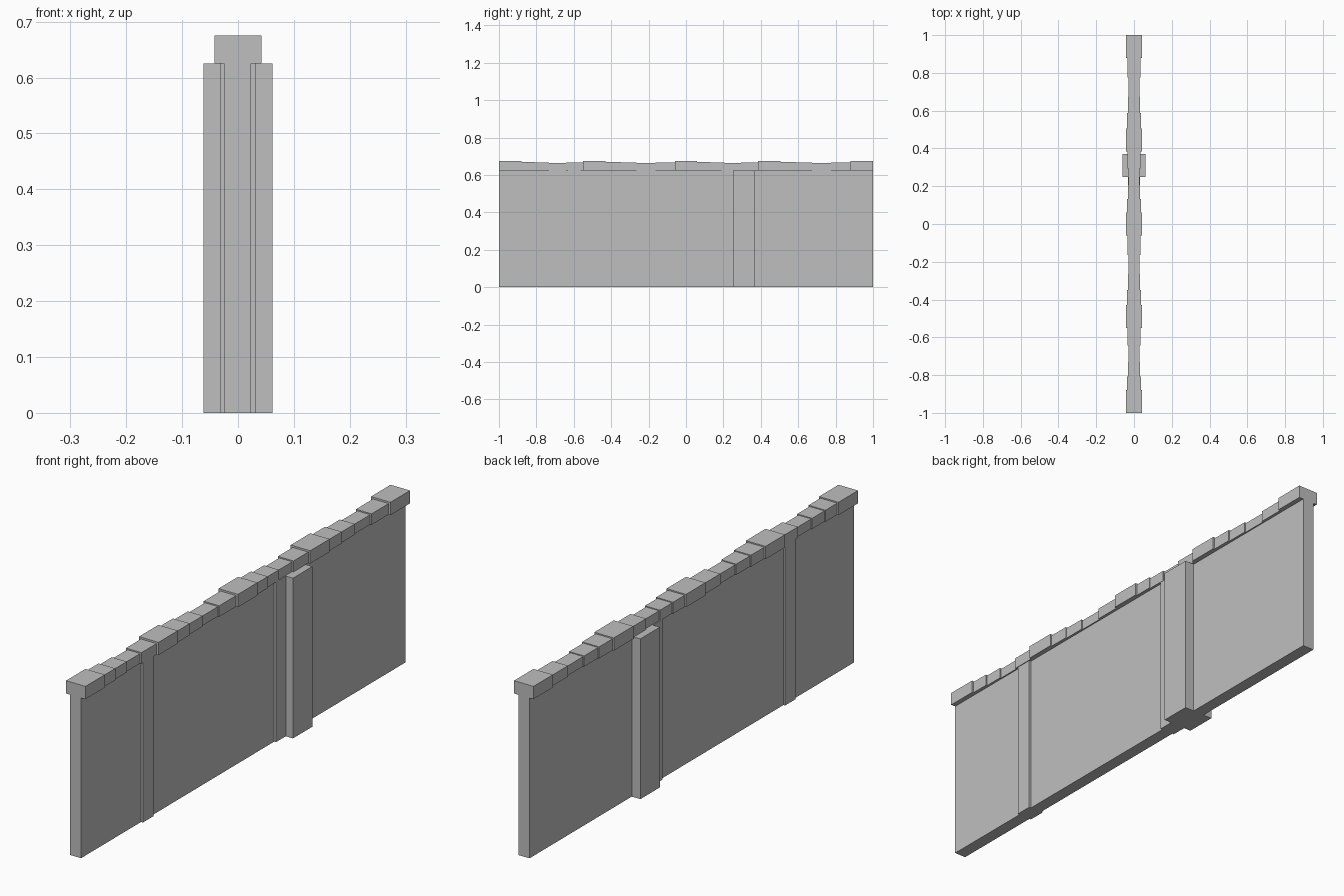
import bpy

cube = bpy.data.objects.get("Cube")
if cube:
    bpy.data.objects.remove(cube, do_unlink=True)

# Single stone colour
stone = bpy.data.materials.new("light_grey_stone")
stone.use_nodes = True
colour = (0.52, 0.52, 0.52, 1)
stone.diffuse_color = colour
stone.node_tree.nodes["Principled BSDF"].inputs["Base Color"].default_value = colour


def block(name, x0, x1, y0, y1, z0, z1):
    """Box between two corners."""
    bpy.ops.mesh.primitive_cube_add(size=1)
    ob = bpy.context.object
    ob.name = name
    ob.location = ((x0 + x1) / 2, (y0 + y1) / 2, (z0 + z1) / 2)
    ob.scale = (x1 - x0, y1 - y0, z1 - z0)
    bpy.ops.object.transform_apply(location=True, rotation=False, scale=True)
    ob.data.materials.append(stone)
    return ob


WALL_TOP = 0.625

# Main wall slab, two shallow ribs and the thick pier
block("wall_panel", -0.025, 0.023, -1, 1, 0, WALL_TOP)
block("front_rib", -0.032, 0.031, -0.63, -0.565, 0, WALL_TOP)
block("middle_rib", -0.032, 0.031, 0.19, 0.26, 0, WALL_TOP)
block("pier", -0.062, 0.062, 0.25, 0.37, 0, WALL_TOP)


def coping(name, y0, y1, dip):
    """Coping stone, narrower and lower as dip grows."""
    half = 0.042 - 0.014 * dip
    block(name, -half, half, y0, y1, WALL_TOP, 0.675 - 0.012 * dip)


# Large coping stones with a dipping run of small stones between them
starts = [-1, -0.55, -0.06, 0.385, 0.88]
length = 0.12
cuts = [0, 0.22, 0.45, 0.72, 1]
dips = [0.4, 0.7, 1, 0.6]
for i, start in enumerate(starts):
    coping(f"large_coping_{i + 1}", start, start + length, 0)
    if i + 1 < len(starts):
        low, high = start + length, starts[i + 1]
        for j, dip in enumerate(dips):
            coping(f"small_coping_{i + 1}_{j + 1}",
                   low + (high - low) * cuts[j],
                   low + (high - low) * cuts[j + 1], dip)
